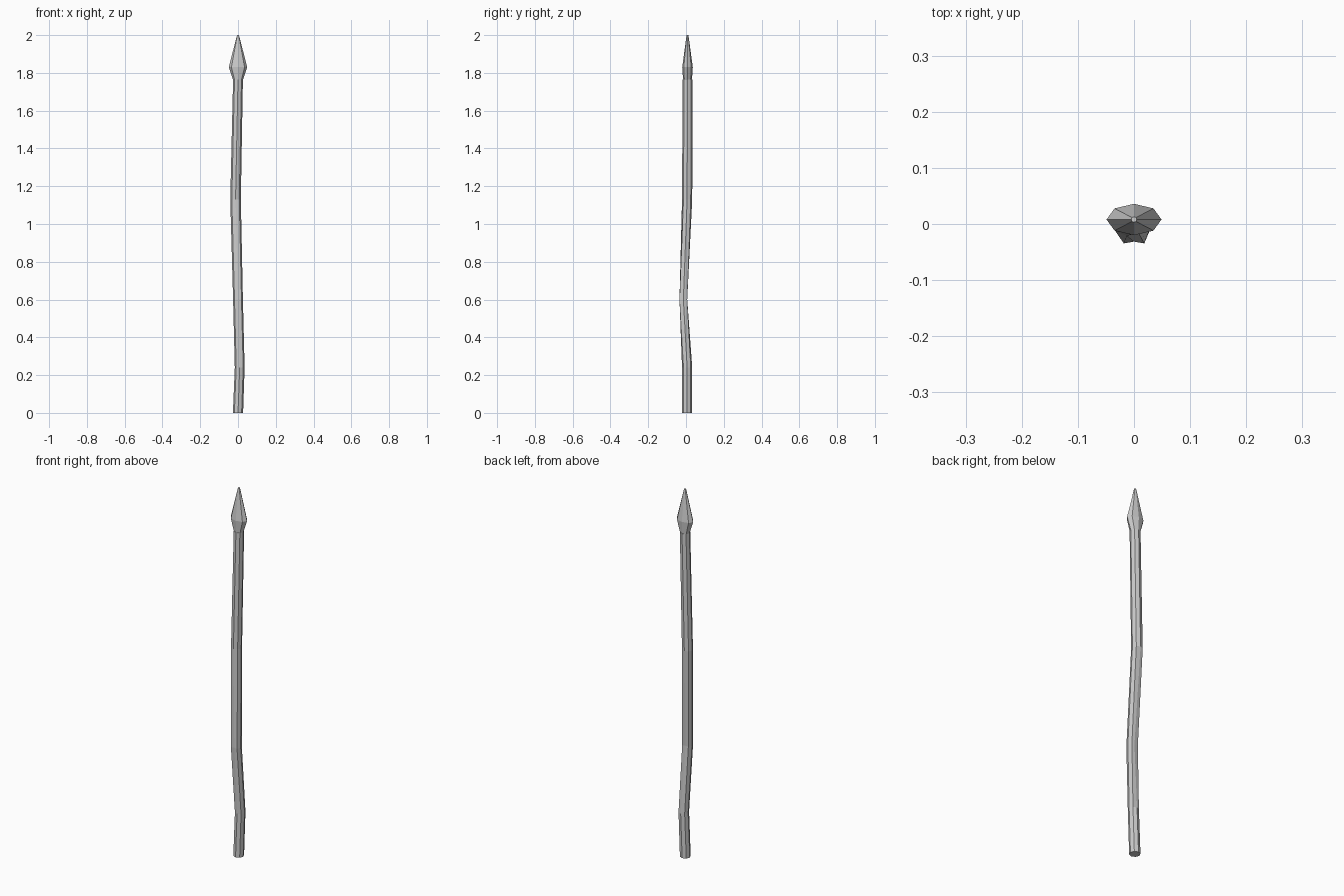
import bpy, bmesh
from math import cos, sin, pi

if "Cube" in bpy.data.objects:
    bpy.data.objects.remove(bpy.data.objects["Cube"])

SIDES = 8


def loft(name, rings):
    """Skin octagonal rings (x, y, z, radius_x, radius_y, ridge) and cap both ends.
    ridge scales the front and back corners, so a ring can be flattened there."""
    bm = bmesh.new()
    loops = []
    for cx, cy, z, rx, ry, ridge in rings:
        loop = []
        for i in range(SIDES):
            a = 2 * pi * i / SIDES
            k = ridge if i in (2, 6) else 1.0
            loop.append(bm.verts.new((cx + rx * cos(a), cy + ry * k * sin(a), z)))
        loops.append(loop)
    for low, high in zip(loops, loops[1:]):
        for i in range(SIDES):
            j = (i + 1) % SIDES
            bm.faces.new((low[i], low[j], high[j], high[i]))
    bm.faces.new(loops[0][::-1])
    bm.faces.new(loops[-1])
    bmesh.ops.recalc_face_normals(bm, faces=bm.faces[:])
    mesh = bpy.data.meshes.new(name)
    bm.to_mesh(mesh)
    bm.free()
    obj = bpy.data.objects.new(name, mesh)
    bpy.context.collection.objects.link(obj)
    return obj


# Crooked wooden shaft
loft("shaft", [
    (0.0, 0.006, 0.0, 0.027, 0.027, 1),
    (0.009, 0.006, 0.24, 0.026, 0.027, 1),
    (0.0, -0.014, 0.60, 0.026, 0.029, 0.6),
    (-0.013, 0.006, 1.13, 0.028, 0.027, 1),
    (0.0, 0.008, 1.765, 0.026, 0.026, 1),
])

# Flattened leaf-shaped spear head
loft("spear_head", [
    (0.0, 0.008, 1.755, 0.023, 0.023, 1),
    (0.0, 0.008, 1.83, 0.049, 0.028, 1),
    (0.0, 0.008, 2.0, 0.005, 0.005, 1),
])
